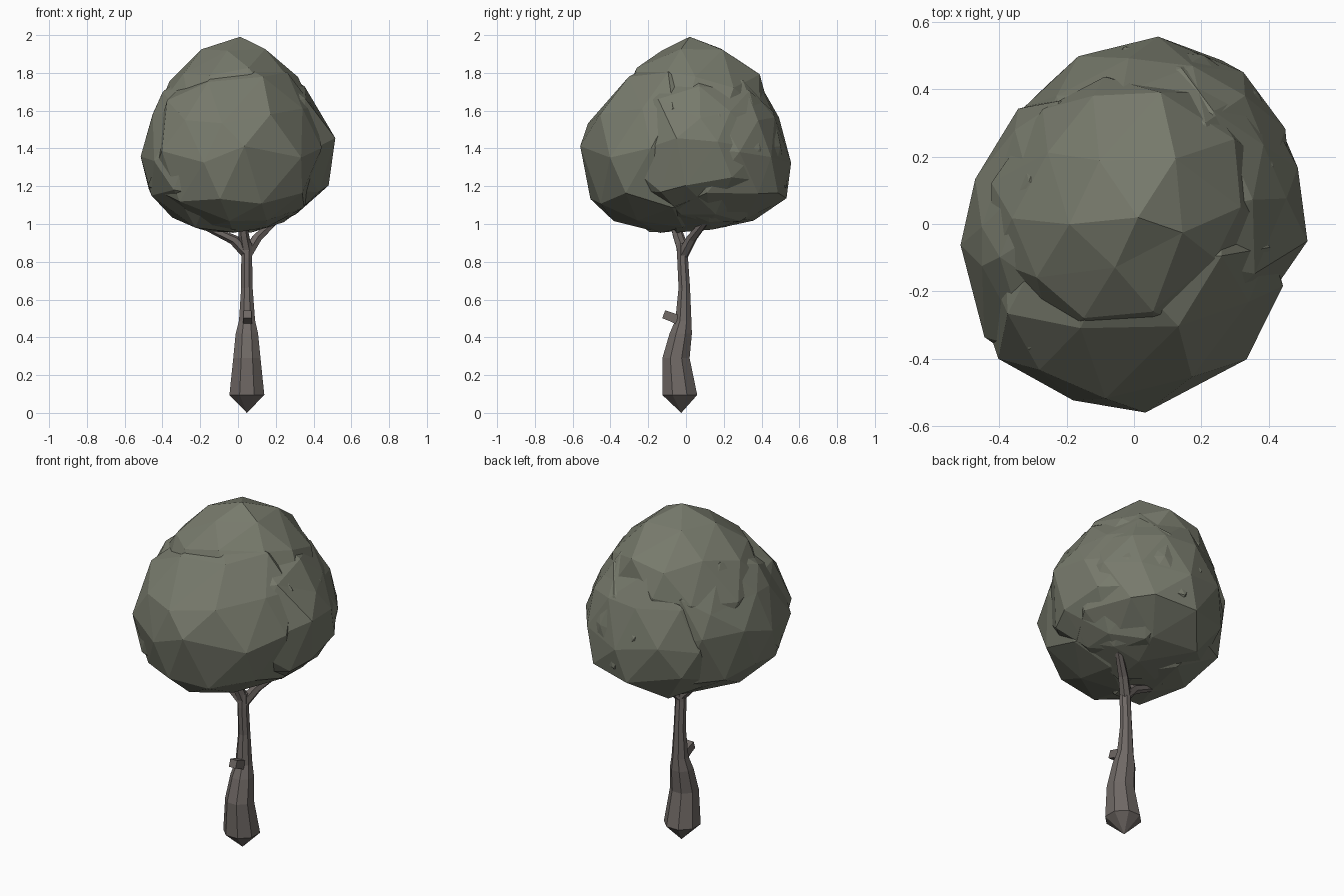
import bpy, bmesh, math, random
from mathutils import Vector

if "Cube" in bpy.data.objects:
    bpy.data.objects.remove(bpy.data.objects["Cube"])

random.seed(11)


def material(name, rgb):
    m = bpy.data.materials.new(name)
    m.diffuse_color = (*rgb, 1)
    m.use_nodes = True
    m.node_tree.nodes["Principled BSDF"].inputs["Base Color"].default_value = m.diffuse_color
    return m


LEAF = material("leaf", (0.185, 0.195, 0.15))
BARK = material("bark", (0.16, 0.14, 0.13))


def add_object(name, bm, mat):
    bmesh.ops.recalc_face_normals(bm, faces=bm.faces)
    me = bpy.data.meshes.new(name)
    bm.to_mesh(me)
    bm.free()
    me.materials.append(mat)
    ob = bpy.data.objects.new(name, me)
    bpy.context.collection.objects.link(ob)
    return ob


# Crown envelope: z, x min, x max, y min, y max
ENV = [(0.95, -0.08, 0.06, -0.09, 0.00), (1.0, -0.30, 0.20, -0.36, 0.31),
       (1.06, -0.38, 0.34, -0.44, 0.50), (1.15, -0.46, 0.45, -0.52, 0.55),
       (1.32, -0.53, 0.525, -0.56, 0.55), (1.48, -0.50, 0.51, -0.55, 0.52),
       (1.7, -0.40, 0.37, -0.41, 0.43), (1.81, -0.32, 0.30, -0.28, 0.38),
       (1.91, -0.21, 0.19, -0.14, 0.23), (1.965, -0.14, 0.08, -0.05, 0.12),
       (2.005, -0.02, 0, 0.03, 0.05)]
# Plan outline multipliers every 30 degrees from +x
PLAN = [1, 1.01, 1.03, 1, 0.92, 0.91, 0.98, 1.06, 1.0, 1, 1.0, 0.92]


def envelope_ratio(p):
    """Above 1 when the point lies outside the crown envelope."""
    if p.z <= ENV[0][0] or p.z >= ENV[-1][0]:
        return 9
    for a, b in zip(ENV, ENV[1:]):
        if p.z <= b[0]:
            t = (p.z - a[0]) / (b[0] - a[0])
            x0, x1, y0, y1 = (a[i] + (b[i] - a[i]) * t for i in range(1, 5))
            break
    u = (2 * p.x - x0 - x1) / (x1 - x0)
    v = (2 * p.y - y0 - y1) / (y1 - y0)
    k = (math.atan2(v, u) / math.tau * 12) % 12
    i = int(k) % 12
    m = PLAN[i] + (PLAN[(i + 1) % 12] - PLAN[i]) * (k - int(k))
    return math.hypot(u, v) / m


# Faceted leaf lobe, pushed out from its centre but kept inside the envelope
def lobe(name, centre, radii, turn):
    bm = bmesh.new()
    bmesh.ops.create_icosphere(bm, subdivisions=2, radius=1)
    c = Vector(centre)
    for v in bm.verts:
        d = v.co + Vector([random.uniform(-0.12, 0.12) for _ in range(3)])
        d.normalize()
        d = Vector((d.x * math.cos(turn) - d.y * math.sin(turn),
                    d.x * math.sin(turn) + d.y * math.cos(turn), d.z))
        d = Vector([a * b for a, b in zip(d, radii)]) * random.uniform(0.95, 1.07)
        if envelope_ratio(c + d) > 1:
            lo, hi = 0, 1
            for _ in range(20):
                mid = (lo + hi) / 2
                lo, hi = (lo, mid) if envelope_ratio(c + d * mid) > 1 else (mid, hi)
            d *= lo * random.uniform(0.99, 1.035)
        v.co = c + d
        v.co = Vector((min(max(v.co.x, -0.53), 0.525), min(max(v.co.y, -0.56), 0.56),
                       min(max(v.co.z, 0.95), 2.0)))
    add_object(name, bm, LEAF)


lobe("front_leaves", (-0.02, -0.14, 1.36), (0.48, 0.46, 0.50), 0.2)
lobe("right_leaves", (0.17, 0.10, 1.40), (0.40, 0.46, 0.46), 1.1)
lobe("left_leaves", (-0.16, -0.02, 1.38), (0.42, 0.45, 0.48), 2.3)
lobe("top_leaves", (-0.02, 0.04, 1.58), (0.42, 0.42, 0.45), 0.7)
lobe("back_leaves", (0.06, 0.17, 1.37), (0.44, 0.42, 0.46), 1.8)


# Loft of polygon rings given as (centre, radius), flat or across the path
def loft(name, rings, sides, flat=True):
    bm = bmesh.new()
    loops = []
    for i, (c, r) in enumerate(rings):
        ax, ay = Vector((1, 0, 0)), Vector((0, 1, 0))
        if not flat:
            j = max(i, 1)
            t = (Vector(rings[j][0]) - Vector(rings[j - 1][0])).normalized()
            ax = t.cross(Vector((0, 0, 1))).normalized()
            ay = t.cross(ax)
        loops.append([bm.verts.new(Vector(c) + (ax * math.cos(a) + ay * math.sin(a)) * r)
                      for a in [math.tau * (k + 0.5) / sides for k in range(sides)]])
    for a, b in zip(loops, loops[1:]):
        for k in range(sides):
            n = (k + 1) % sides
            bm.faces.new((a[k], a[n], b[n], b[k]))
    bm.faces.new(loops[0])
    bm.faces.new(loops[-1])
    bmesh.ops.remove_doubles(bm, verts=bm.verts, dist=0.0005)
    return add_object(name, bm, BARK)


# Trunk with pointed foot
loft("trunk", [((0.047, -0.025, 0), 0.0001), ((0.047, -0.033, 0.095), 0.1),
               ((0.047, -0.053, 0.29), 0.078), ((0.047, -0.028, 0.42), 0.064),
               ((0.048, -0.014, 0.49), 0.046), ((0.047, -0.009, 0.66), 0.033),
               ((0.046, -0.018, 0.82), 0.031), ((0.045, -0.018, 0.90), 0.031)], 8)

# Branches rising into the crown
for name, pts in {
    "right_branch": [(0.047, -0.015, 0.84), (0.10, 0.03, 0.925), (0.23, 0.13, 1.05)],
    "left_branch": [(0.042, -0.018, 0.85), (-0.02, -0.03, 0.915), (-0.20, -0.05, 1.0)],
    "middle_branch": [(0.045, -0.018, 0.86), (0.03, -0.045, 0.94), (0.02, -0.08, 1.06)],
}.items():
    loft(name, list(zip(pts, (0.031, 0.028, 0.017))), 6, False)

# Cut-off twig stub on the front of the trunk
loft("twig_stub", [((0.05, -0.02, 0.48), 0.036), ((0.05, -0.07, 0.505), 0.034),
                   ((0.05, -0.118, 0.522), 0.031)], 4, False)
